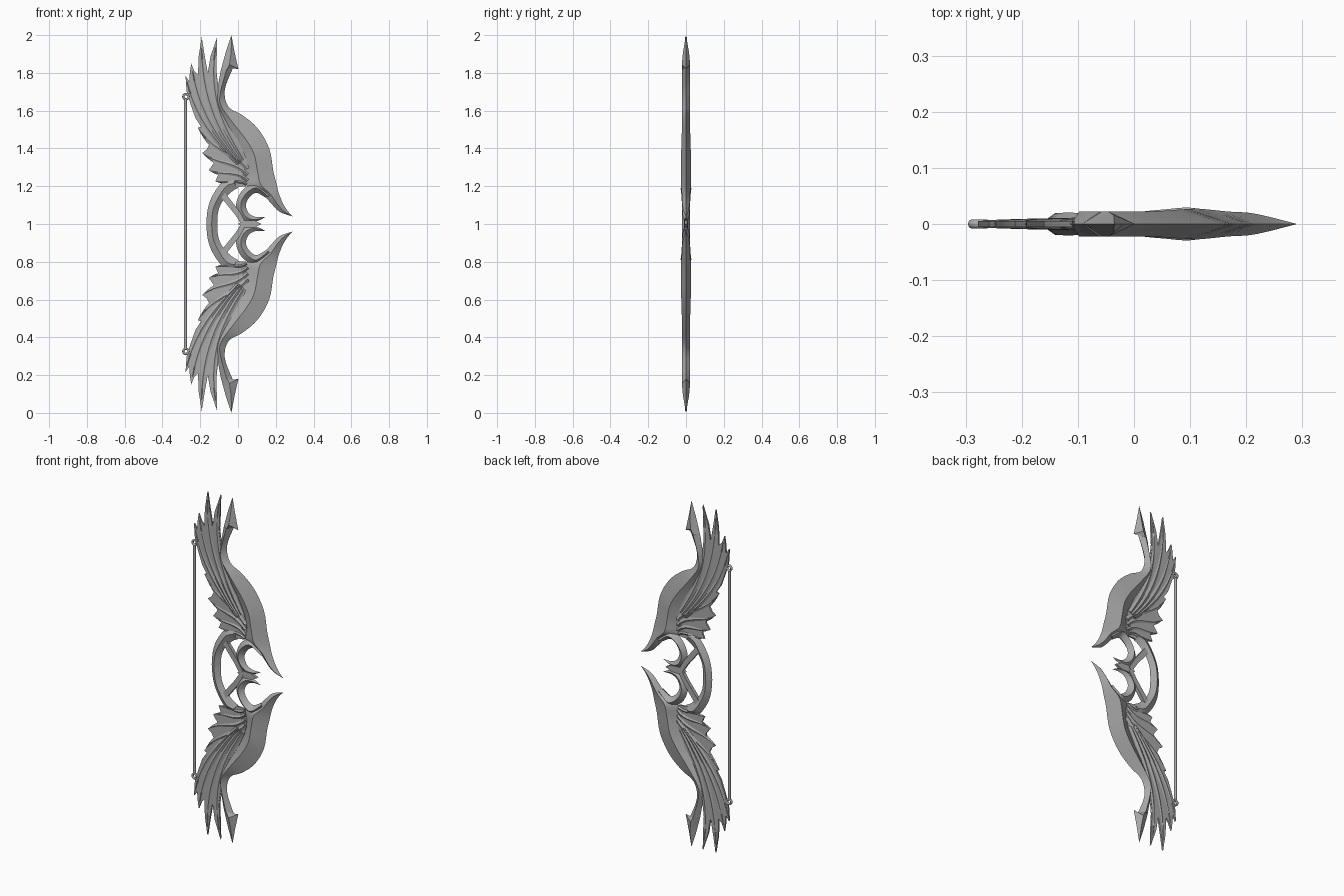
import bpy, bmesh, math
from mathutils import Vector

MID = 1.0  # height of the symmetry plane
steel = bpy.data.materials.new("grey_metal")
steel.diffuse_color = (0.4, 0.4, 0.4, 1)


def finish(name, bm, mirror=True, angle=25):
    """Turn a bmesh (built at world height) into an object mirrored about mid height."""
    bmesh.ops.translate(bm, verts=bm.verts, vec=(0, 0, -MID))
    bmesh.ops.remove_doubles(bm, verts=bm.verts, dist=0.0004)
    bmesh.ops.recalc_face_normals(bm, faces=bm.faces)
    me = bpy.data.meshes.new(name)
    bm.to_mesh(me)
    bm.free()
    me.materials.append(steel)
    ob = bpy.data.objects.new(name, me)
    ob.location.z = MID
    bpy.context.collection.objects.link(ob)
    bpy.ops.object.select_all(action='DESELECT')
    ob.select_set(True)
    bpy.context.view_layer.objects.active = ob
    bpy.ops.object.shade_smooth_by_angle(angle=math.radians(angle))
    if mirror:
        m = ob.modifiers.new("mirror", 'MIRROR')
        m.use_axis = (False, False, True)
        m.use_mirror_merge = False
    return ob


def smooth(rows, n=4):
    """Catmull-Rom interpolation of rows of numbers."""
    rows = [Vector(r) for r in rows]
    out = []
    for i in range(len(rows) - 1):
        a, b, c, d = rows[max(i - 1, 0)], rows[i], rows[i + 1], rows[min(i + 2, len(rows) - 1)]
        for k in range(n):
            t = k / n
            out.append(b + 0.5 * t * (c - a + t * (2 * a - 5 * b + 4 * c - d + t * (3 * (b - c) + d - a))))
    return out + [rows[-1]]


def blade(bm, rows):
    """Ridged strip; each row is left x,z, ridge x,z, right x,z, ridge half depth."""
    rings = [[bm.verts.new(p) for p in ((r[0], 0, r[1]), (r[2], -r[6], r[3]),
                                        (r[4], 0, r[5]), (r[2], r[6], r[3]))] for r in rows]
    for a, b in zip(rings, rings[1:]):
        for k in range(4):
            bm.faces.new((a[k], a[k - 1], b[k - 1], b[k]))
    bm.faces.new(rings[0])
    bm.faces.new(rings[-1])


def plate(bm, pts, half):
    """Flat outline in the x-z plane with depth."""
    f = bm.faces.new([bm.verts.new((x, -half, z)) for x, z in pts])
    r = bmesh.ops.extrude_face_region(bm, geom=[f])
    bmesh.ops.translate(bm, vec=(0, 2 * half, 0), verts=[v for v in r['geom'] if isinstance(v, bmesh.types.BMVert)])


# limb: sweeping ridged blade ending in the forward spike
limb = [
    (-.092, 1.81, -.06, 1.82, -.025, 1.83, .022),
    (-.110, 1.70, -.092, 1.70, -.070, 1.71, .022),
    (-.110, 1.63, -.092, 1.63, -.050, 1.62, .022),
    (-.070, 1.54, -.030, 1.54, .025, 1.575, .022),
    (-.020, 1.46, .040, 1.45, .105, 1.505, .023),
    (.030, 1.37, .085, 1.37, .165, 1.40, .026),
    (.055, 1.28, .103, 1.28, .187, 1.28, .027),
    (.050, 1.20, .120, 1.21, .202, 1.22, .027),
    (.120, 1.17, .170, 1.16, .217, 1.16, .022),
    (.170, 1.115, .205, 1.11, .240, 1.105, .020),
    (.220, 1.065, .240, 1.07, .264, 1.068, .013),
    (.290, 1.04, .290, 1.04, .290, 1.04, 0)]
bm = bmesh.new()
blade(bm, smooth(limb))
finish("limb", bm)

# limb tip: barbed arrow-like head
bm = bmesh.new()
blade(bm, [(-.035, 2.0, -.035, 2.0, -.035, 2.0, 0),
           (-.062, 1.92, -.036, 1.91, -.018, 1.91, .016),
           (-.092, 1.81, -.045, 1.845, .002, 1.82, .022),
           (-.092, 1.805, -.06, 1.815, -.028, 1.825, .022)])
finish("limb_tip", bm)

# hook: crescent curling back below the limb
hook = [
    (.180, 1.16, .160, 1.145, .145, 1.14, .020),
    (.100, 1.215, .100, 1.19, .100, 1.165, .029),
    (.035, 1.19, .055, 1.172, .068, 1.15, .026),
    (.000, 1.14, .022, 1.13, .047, 1.12, .023),
    (-.010, 1.09, .015, 1.09, .042, 1.09, .021),
    (.008, 1.045, .030, 1.052, .057, 1.058, .018),
    (.045, 1.015, .060, 1.028, .082, 1.041, .014),
    (.100, 1.015, .102, 1.025, .107, 1.036, .009),
    (.145, 1.037, .145, 1.037, .145, 1.037, 0)]
bm = bmesh.new()
blade(bm, smooth(hook))
finish("hook", bm)

# wing: thin feathered outline
outline = [
    (.045, 1.20), (-.02, 1.195), (-.08, 1.20), (-.09, 1.225), (-.12, 1.225), (-.105, 1.26), (-.155, 1.285),
    (-.13, 1.32), (-.135, 1.345), (-.19, 1.375), (-.165, 1.395), (-.15, 1.425), (-.18, 1.46),
    (-.212, 1.51), (-.195, 1.515), (-.225, 1.56), (-.25, 1.63), (-.272, 1.70), (-.278, 1.785),
    (-.258, 1.755), (-.255, 1.80), (-.248, 1.85), (-.232, 1.81), (-.212, 1.79), (-.208, 1.89), (-.192, 1.99),
    (-.178, 1.90), (-.160, 1.80), (-.145, 1.89), (-.110, 1.99), (-.112, 1.90), (-.118, 1.78), (-.10, 1.66),
    (-.06, 1.53), (0, 1.44), (.045, 1.34), (.06, 1.26)]
bm = bmesh.new()
plate(bm, outline, .005)
finish("wing", bm)

# feathers: ridged blades; base, two controls, tip, width
feathers = [
    ((.03, 1.34), (-.08, 1.52), (-.17, 1.68), (-.110, 1.995), .055),
    ((.02, 1.33), (-.12, 1.50), (-.20, 1.70), (-.193, 1.99), .055),
    ((.01, 1.32), (-.15, 1.50), (-.22, 1.65), (-.247, 1.85), .05),
    ((.00, 1.32), (-.16, 1.48), (-.24, 1.60), (-.277, 1.785), .045),
    ((.05, 1.29), (-.02, 1.38), (-.13, 1.38), (-.211, 1.508), .05),
    ((.05, 1.26), (-.02, 1.34), (-.11, 1.31), (-.188, 1.376), .045),
    ((.05, 1.23), (-.01, 1.29), (-.08, 1.25), (-.154, 1.286), .04),
    ((.045, 1.21), (0, 1.24), (-.05, 1.21), (-.119, 1.226), .03)]
bm = bmesh.new()
for a, b, c, d, width in feathers:
    a, b, c, d = map(Vector, (a, b, c, d))
    rows = []
    for i in range(15):
        t = i / 14
        s = 1 - t
        p = a * s**3 + 3 * b * s * s * t + 3 * c * s * t * t + d * t**3
        tan = (b - a) * s * s + 2 * (c - b) * s * t + (d - c) * t * t
        side = Vector((-tan.y, tan.x)).normalized()
        w = width * 0.5 * (1 - t**4) * (0.7 + 0.3 * math.sin(math.pi * t))
        l, r = p + side * w, p - side * w
        rows.append((*l, *p, *r, .013 - .007 * t if t < 1 else .001))
    blade(bm, rows)
finish("feathers", bm, angle=40)

# grip: curved bar with ridged section
bm = bmesh.new()
grip = [(-.168, 1.0, -.14, 1.0, -.110, 1.0, .020),
        (-.160, 1.08, -.132, 1.075, -.104, 1.07, .020),
        (-.135, 1.15, -.105, 1.138, -.078, 1.125, .020),
        (-.085, 1.22, -.062, 1.20, -.035, 1.17, .018),
        (-.030, 1.24, -.02, 1.215, .0, 1.19, .014)]
blade(bm, smooth(grip))
finish("grip", bm)

# struts: diagonal braces from the grip to the centre
bm = bmesh.new()
plate(bm, [(-.092, 1.145), (-.068, 1.165), (.005, 1.07), (.04, 1.01), (.02, .995), (-.012, 1.045)], .010)
finish("struts", bm)

# hub: small link between the two hooks
bm = bmesh.new()
plate(bm, [(.0, 1.0), (.03, 1.02), (.09, 1.018), (.125, 1.0), (.09, .982), (.03, .98)], .008)
finish("hub", bm, mirror=False)

# bowstring and its end rings
bm = bmesh.new()
bmesh.ops.create_cone(bm, cap_ends=True, segments=10, radius1=.008, radius2=.008, depth=1.32)
bmesh.ops.translate(bm, verts=bm.verts, vec=(-.278, 0, MID))
finish("bowstring", bm, mirror=False, angle=50)

bm = bmesh.new()
loops = []
for i in range(16):
    u = math.tau * i / 16
    loops.append([])
    for j in range(8):
        v = math.tau * j / 8
        r = .014 + .006 * math.cos(v)
        loops[-1].append(bm.verts.new((-.276 + r * math.cos(u), .008 * math.sin(v), 1.674 + r * math.sin(u))))
for i in range(16):
    for j in range(8):
        bm.faces.new((loops[i - 1][j - 1], loops[i][j - 1], loops[i][j], loops[i - 1][j]))
finish("string_ring", bm, angle=60)
